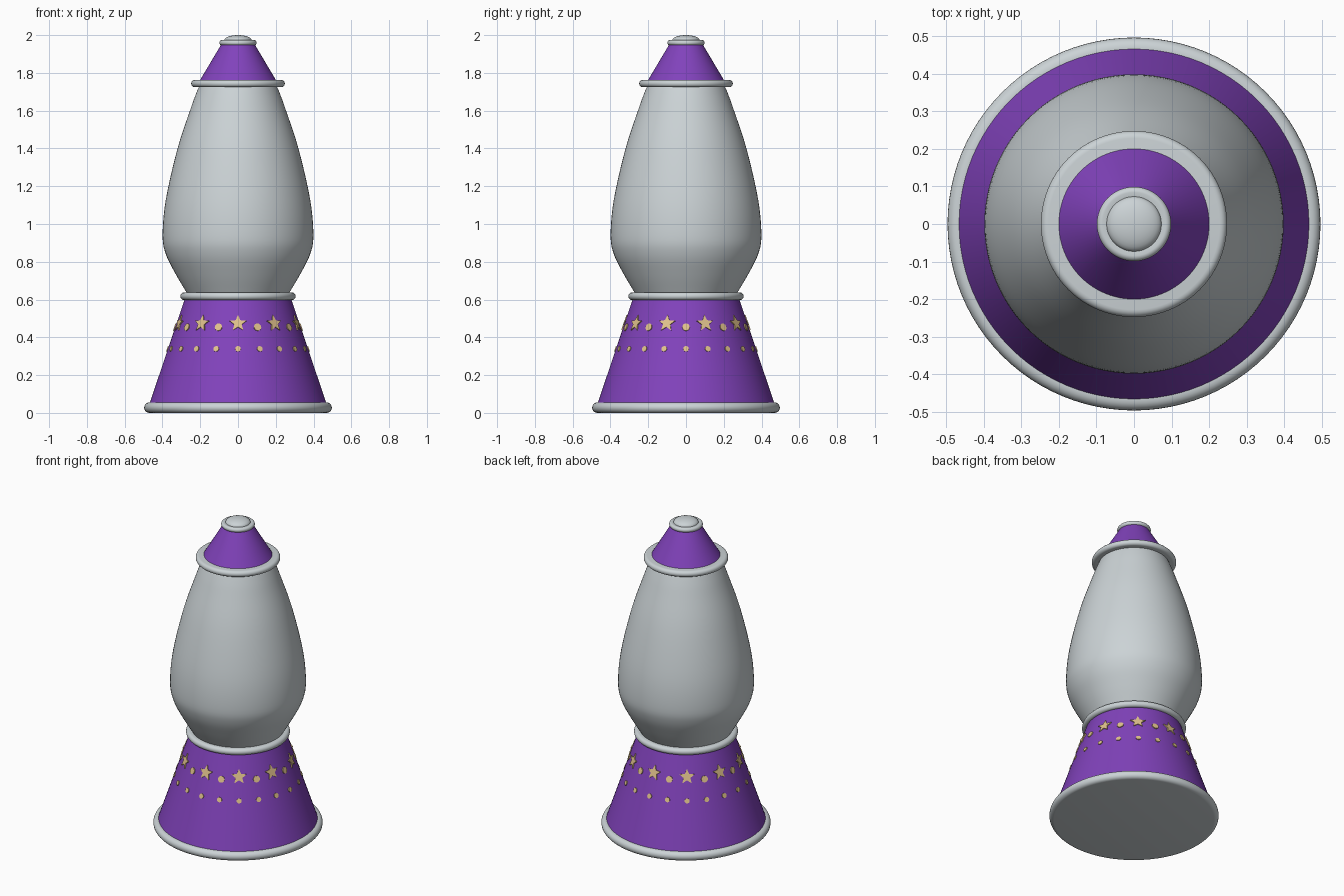
import bpy, bmesh, math
from mathutils import Vector, Matrix

if "Cube" in bpy.data.objects:
    bpy.data.objects.remove(bpy.data.objects["Cube"])

SEG = 96


def material(name, rgb):
    m = bpy.data.materials.new(name)
    m.diffuse_color = (*rgb, 1)
    m.use_nodes = True
    m.node_tree.nodes["Principled BSDF"].inputs["Base Color"].default_value = m.diffuse_color
    return m


silver = material("pale silver", (0.60, 0.65, 0.67))
purple = material("purple", (0.22, 0.055, 0.50))
tan = material("warm tan", (0.75, 0.54, 0.26))


def finish(name, bm, mat, smooth=True):
    bmesh.ops.recalc_face_normals(bm, faces=bm.faces)
    me = bpy.data.meshes.new(name)
    bm.to_mesh(me)
    bm.free()
    me.materials.append(mat)
    ob = bpy.data.objects.new(name, me)
    bpy.context.collection.objects.link(ob)
    if smooth:
        bpy.ops.object.select_all(action='DESELECT')
        ob.select_set(True)
        bpy.context.view_layer.objects.active = ob
        bpy.ops.object.shade_smooth_by_angle(angle=math.radians(35))
    return ob


def lathe(name, profile, mat):
    """Revolve (radius, z) points about z, closing both ends."""
    bm = bmesh.new()
    rings = []
    for r, z in profile:
        if r < 1e-5:
            rings.append([bm.verts.new((0, 0, z))])
        else:
            rings.append([bm.verts.new((r * math.cos(2 * math.pi * i / SEG),
                                        r * math.sin(2 * math.pi * i / SEG), z))
                          for i in range(SEG)])
    for a, b in zip(rings, rings[1:]):
        for i in range(SEG):
            j = (i + 1) % SEG
            if len(b) == 1:
                bm.faces.new((a[i], a[j], b[0]))
            else:
                bm.faces.new((a[i], a[j], b[j], b[i]))
    for ring in (rings[0], rings[-1]):
        if len(ring) > 1:
            bm.faces.new(ring)
    return finish(name, bm, mat)


def rounded_disc(r, z0, z1, n=10):
    """Profile of a disc with a half-round rim."""
    h = (z1 - z0) / 2
    return [(r - h + h * math.cos(t), (z0 + z1) / 2 + h * math.sin(t))
            for t in (-math.pi / 2 + math.pi * k / n for k in range(n + 1))]


def smooth_curve(pts, n=5):
    """Catmull-Rom through the profile points."""
    p = [Vector(q) for q in pts]
    p = [2 * p[0] - p[1]] + p + [2 * p[-1] - p[-2]]
    out = []
    for a, b, c, d in zip(p, p[1:], p[2:], p[3:]):
        for k in range(n):
            t = k / n
            out.append(tuple(0.5 * (2 * b + (c - a) * t + (2 * a - 5 * b + 4 * c - d) * t * t
                                    + (3 * b - a - 3 * c + d) * t ** 3)))
    return out + [tuple(p[-2])]


# Foot, base cone and collar
R0, Z0, R1, Z1 = 0.468, 0.05, 0.283, 0.60
lathe("foot_ring", rounded_disc(0.497, 0.0, 0.055), silver)
lathe("base_cone", [(R0, Z0), (R1, Z1)], purple)
lathe("lower_collar", rounded_disc(0.305, 0.597, 0.638), silver)

# Glass vessel
lathe("glass_vessel", smooth_curve([
    (0.268, 0.63), (0.33, 0.735), (0.382, 0.84), (0.399, 0.94), (0.382, 1.13),
    (0.32, 1.40), (0.251, 1.61), (0.222, 1.69), (0.203, 1.735)]), silver)

# Cap, its collar and the knob
lathe("upper_collar", rounded_disc(0.248, 1.724, 1.763), silver)
lathe("cap_cone", [(0.205, 1.755), (0.088, 1.952)], purple)
dome = [(0.073 * math.cos(t), 1.972 + 0.028 * math.sin(t))
        for t in (math.pi / 2 * k / 8 for k in range(9))]
dome[-1] = (0, 2.0)
lathe("top_knob", rounded_disc(0.099, 1.945, 1.974) + dome, silver)


# Star and dot plates lying on the base cone
def plate_ring(name, outline, z, count, start):
    bm = bmesh.new()
    slope = (R0 - R1) / (Z1 - Z0)
    r = R0 - slope * (z - Z0)
    for k in range(count):
        a = start + 2 * math.pi * k / count
        out = Vector((math.cos(a), math.sin(a), slope)).normalized()
        side = Vector((-math.sin(a), math.cos(a), 0))
        up = out.cross(side)
        c = Vector((r * math.cos(a), r * math.sin(a), z))
        back, front = [[bm.verts.new(c + side * u + up * v + out * d) for u, v in outline]
                       for d in (-0.004, 0.005)]
        bm.faces.new(front)
        bm.faces.new(back[::-1])
        n = len(outline)
        for i in range(n):
            j = (i + 1) % n
            bm.faces.new((back[i], back[j], front[j], front[i]))
    finish(name, bm, tan, smooth=False)


def polygon(radii, n):
    return [(radii[i % len(radii)] * math.cos(math.pi / 2 + 2 * math.pi * i / n),
             radii[i % len(radii)] * math.sin(math.pi / 2 + 2 * math.pi * i / n))
            for i in range(n)]


FRONT = -math.pi / 2
plate_ring("stars", polygon((0.047, 0.021), 10), 0.473, 10, FRONT)
plate_ring("upper_dots", polygon((0.02,), 16), 0.453, 10, FRONT + math.pi / 10)
plate_ring("lower_dots", polygon((0.015,), 16), 0.338, 20, FRONT)
